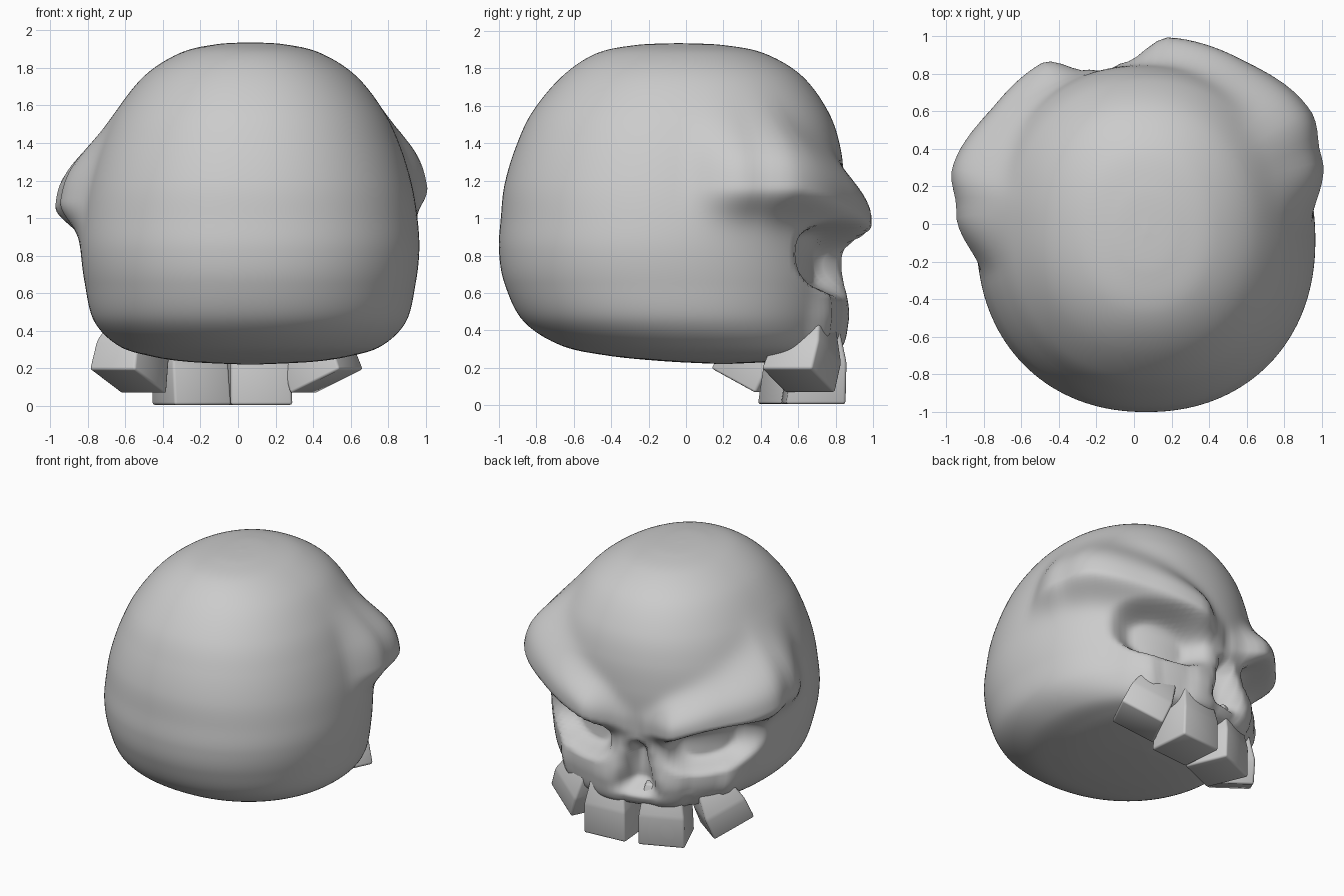
import bpy, bmesh, math
from mathutils import Matrix, Vector

if "Cube" in bpy.data.objects:
    bpy.data.objects.remove(bpy.data.objects["Cube"])

TURN = math.radians(14)          # the face is turned a little to the side
FACE = Matrix.Translation((0.05, 0, 0)) @ Matrix.Rotation(TURN, 4, 'Z')
FACE_INV = FACE.inverted()

# cranium levels: height, half width, back y, front y
LEVELS = [
    (0.22, 0.02, 0.18, 0.22), (0.235, 0.33, -0.12, 0.50), (0.265, 0.53, -0.42, 0.70),
    (0.32, 0.70, -0.67, 0.78), (0.45, 0.83, -0.87, 0.81), (0.65, 0.88, -0.97, 0.83),
    (0.83, 0.90, -1.00, 0.83), (1.00, 0.89, -0.99, 0.84), (1.18, 0.86, -0.97, 0.845),
    (1.38, 0.80, -0.91, 0.825), (1.57, 0.71, -0.82, 0.76), (1.76, 0.56, -0.66, 0.62),
    (1.88, 0.37, -0.48, 0.42), (1.925, 0.18, -0.27, 0.20), (1.935, 0.01, -0.06, -0.02)]


def catmull(p, t):
    a, b, c, d = p
    return 0.5 * (2*b + (c - a)*t + (2*a - 5*b + 4*c - d)*t*t + (3*b - a - 3*c + d)*t**3)


def ramp(x, lo, hi):
    t = max(0.0, min(1.0, (x - lo) / (hi - lo)))
    return t*t*(3 - 2*t)


def lerp_table(x, table):
    for (x0, y0), (x1, y1) in zip(table, table[1:]):
        if x <= x1:
            return y0 + (y1 - y0) * ramp(x, x0, x1)
    return table[-1][1]


BROW = [(0, 0.0), (0.12, 0.03), (0.35, 0.16), (0.7, 0.15), (1.13, 0.20),
        (1.35, 0.14), (1.75, 0)]


def sculpt(co):
    """Push brow ridges and jaw out, and eye sockets and nose hole in."""
    p = FACE_INV @ co
    phi = math.atan2(p.x, p.y)
    a, z = abs(phi), co.z
    # slanting brow: broad plateau above, tight underside
    zb = 0.86 + 0.27 * min(a / 1.2, 1) + 0.04 * math.sin(phi)
    ab = max(0, a - 0.1 * math.sin(phi))
    if z > zb:
        k = math.exp(-((z - zb) / (0.13 + 0.19 * min(a / 1.1, 1))) ** 3)
    else:
        k = math.exp(-((z - zb) / (0.06 + 0.07 * min(a, 1.2))) ** 2)
    d = lerp_table(ab, BROW) * k
    # upper jaw with a column above each tooth
    jaw = (1 - ramp(a, 0.7, 0.98)) * (1 - ramp(z, 0.45, 0.75)) * ramp(z, 0.235, 0.32)
    d += 0.06 * jaw * (0.55 + 0.45 * max(0, -math.cos(2 * math.pi * (a / 0.56))) ** 0.5)
    # eye sockets
    q = (abs((a - 0.66) / 0.41) ** 2.5 + abs((z - 0.78 - 0.10*(a - 0.66)) / 0.19) ** 2.5) ** 0.4
    d -= 0.15 * (1 - ramp(q, 0.65, 1.1))
    # nose hole, narrow at the top
    half = 0.05 + 0.34 * max(0, 0.80 - z)
    d -= 0.15 * (1 - ramp(a / half, 0.3, 1.25)) * ramp(z, 0.36, 0.48) * (1 - ramp(z, 0.68, 0.82))
    out = (FACE.to_3x3() @ Vector((p.x, p.y, 0))).normalized()
    return co + out * d


def make_object(name, bm):
    bmesh.ops.recalc_face_normals(bm, faces=bm.faces)
    me = bpy.data.meshes.new(name)
    bm.to_mesh(me)
    bm.free()
    ob = bpy.data.objects.new(name, me)
    bpy.context.collection.objects.link(ob)
    return ob


# skull: lofted rings with the face sculpted in
bm = bmesh.new()
SEG, SUB = 144, 10
rings = []
n = len(LEVELS)
for i in range(n - 1):
    quad = [LEVELS[max(0, min(n - 1, i + k))] for k in (-1, 0, 1, 2)]
    for s in range(SUB + (i == n - 2)):
        z, w, yb, yf = (catmull(v, s / SUB) for v in zip(*quad))
        ring = []
        for k in range(SEG):
            t = 2 * math.pi * k / SEG
            c, sn = math.cos(t), math.sin(t)
            e = 2 / 2.15
            x = 0.065 + w * math.copysign(abs(c) ** e, c)
            y = (yb + yf) / 2 + (yf - yb) / 2 * math.copysign(abs(sn) ** e, sn)
            ring.append(bm.verts.new(sculpt(Vector((x, y, z)))))
        rings.append(ring)
for r0, r1 in zip(rings, rings[1:]):
    for k in range(SEG):
        j = (k + 1) % SEG
        bm.faces.new((r0[k], r0[j], r1[j], r1[k]))
bm.faces.new(rings[0])
bm.faces.new(rings[-1])
for f in bm.faces:
    f.smooth = True
make_object("skull", bm)


def tooth(name, right, fwd, z0, size, yaw, roll):
    """Chunky block tooth whose root narrows into the jaw."""
    w, dep, h = size
    bm = bmesh.new()
    bmesh.ops.create_cube(bm, size=1)
    for v in bm.verts:
        k = 0.75 if v.co.z > 0 else 1.0
        v.co = Vector((v.co.x * w * k, v.co.y * dep * k, (v.co.z + 0.5) * h))
    bmesh.ops.subdivide_edges(bm, edges=[e for e in bm.edges
                              if abs(e.verts[0].co.z - e.verts[1].co.z) > h / 2], cuts=1)
    for v in bm.verts:           # swollen middle
        if 0.1 * h < v.co.z < 0.9 * h:
            v.co.x *= 1.12
            v.co.y = v.co.y * 1.04 + 0.02
    bmesh.ops.bevel(bm, geom=bm.edges[:], offset=0.015, segments=2, affect='EDGES', profile=0.5)
    bm.transform(FACE @ Matrix.Translation((right, fwd, z0))
                 @ Matrix.Rotation(yaw, 4, 'Z') @ Matrix.Rotation(roll, 4, 'Y'))
    for f in bm.faces:
        f.smooth = True
    make_object(name, bm)


# upper teeth, mirrored across the face
for s, side in ((1, "right"), (-1, "left")):
    tooth("front_tooth_" + side, s*0.185 + 0.04, 0.645, 0.005, (0.33, 0.32, 0.45),
          -s*math.radians(9), 0)
    tooth("side_tooth_" + side, s*0.545 + 0.01, 0.48, 0.13, (0.32, 0.30, 0.34),
          -s*math.radians(40), -s*math.radians(24))
